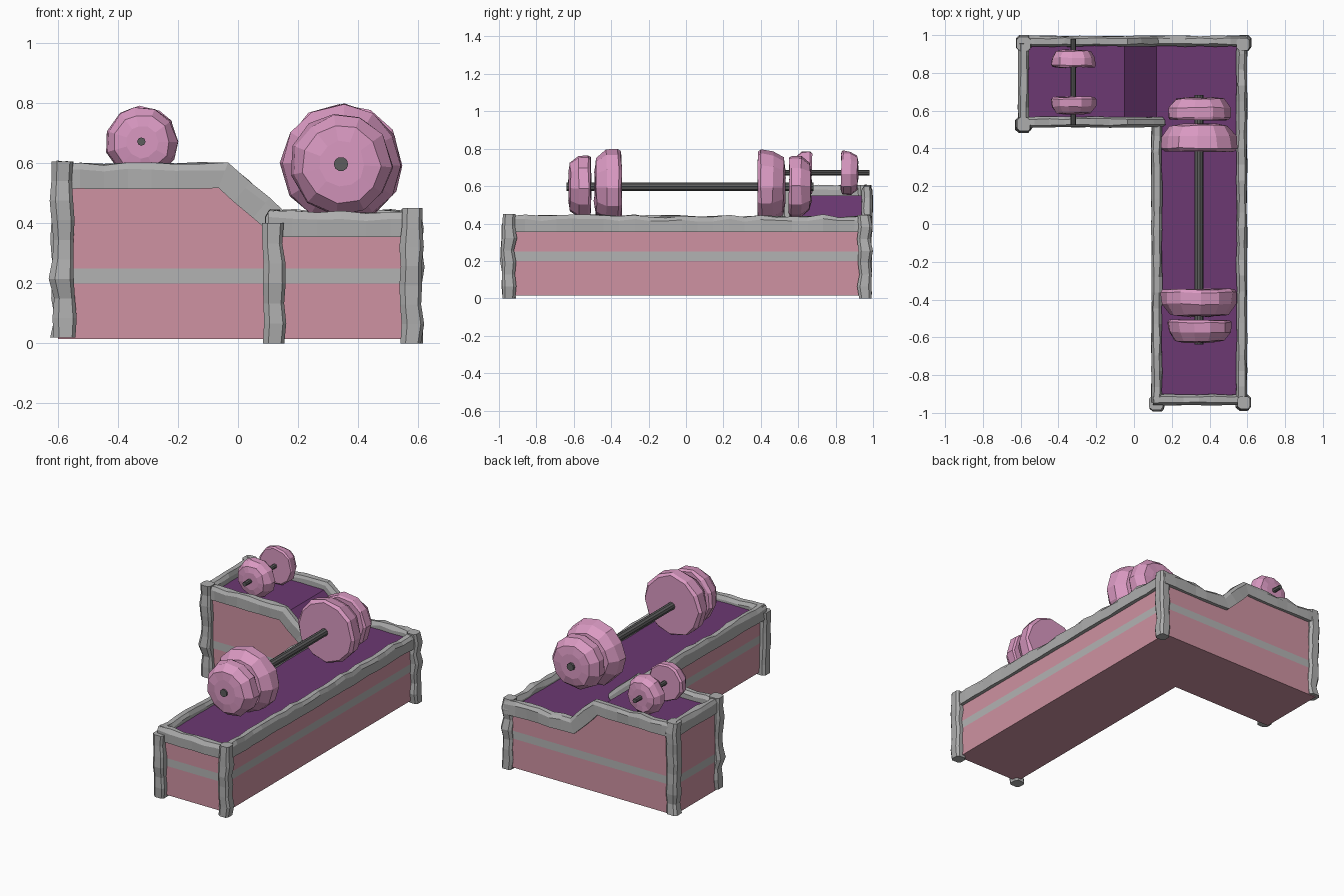
import bpy, bmesh, math, random
from mathutils import Vector

if "Cube" in bpy.data.objects:
    bpy.data.objects.remove(bpy.data.objects["Cube"])

random.seed(4)


def material(name, rgb):
    m = bpy.data.materials.new(name)
    m.diffuse_color = (*rgb, 1)
    m.use_nodes = True
    m.node_tree.nodes["Principled BSDF"].inputs["Base Color"].default_value = m.diffuse_color
    return m


PINK = material("pink_panel", (0.62, 0.29, 0.36))
STRIPE = material("grey_stripe", (0.45, 0.45, 0.45))
PURPLE = material("purple_top", (0.15, 0.04, 0.17))
ROSE = material("rose_weight", (0.70, 0.32, 0.54))
STEEL = material("dark_bar", (0.11, 0.11, 0.11))
STONE = material("grey_stone", (0.42, 0.42, 0.42))


def finish(bm, name, *mats):
    bmesh.ops.recalc_face_normals(bm, faces=bm.faces)
    me = bpy.data.meshes.new(name)
    bm.to_mesh(me)
    bm.free()
    for m in mats:
        me.materials.append(m)
    ob = bpy.data.objects.new(name, me)
    bpy.context.collection.objects.link(ob)
    return ob


def loft(bm, rings, caps=True):
    """Skin a list of equally sized vertex rings."""
    rings = [[bm.verts.new(p) for p in r] for r in rings]
    n = len(rings[0])
    for a, b in zip(rings, rings[1:]):
        for i in range(n):
            bm.faces.new((a[i], a[(i + 1) % n], b[(i + 1) % n], b[i]))
    if caps:
        bm.faces.new(rings[0])
        bm.faces.new(rings[-1])
    return rings


# L-shaped body: outline with top height per point, banded in z
HI, LO = 0.55, 0.40
outline = [(-0.60, 0.53, HI), (-0.05, 0.53, HI), (0.12, 0.53, LO), (0.12, -0.945, LO),
           (0.575, -0.945, LO), (0.575, 0.975, LO), (0.12, 0.975, LO), (-0.05, 0.975, HI), (-0.60, 0.975, HI)]
bm = bmesh.new()
rings = loft(bm, [[(x, y, z) for x, y, _ in outline] for z in (0.015, 0.20, 0.25)] + [outline], caps=False)
bm.faces.new(rings[0])
for f in bm.faces:
    z = f.calc_center_median().z
    f.material_index = 1 if 0.21 < z < 0.24 else 0
top = rings[-1]
for ids in ((0, 1, 7, 8), (1, 2, 6, 7), (2, 3, 4, 5, 6)):
    bm.faces.new([top[i] for i in ids]).material_index = 2
finish(bm, "body", PINK, STRIPE, PURPLE)


# Rough-hewn stone beams and posts swept along a path
def stone(name, pts, w, h, side, jitter=0.007, step=0.085):
    pts = [Vector(p) for p in pts]
    side = Vector(side)
    path = []
    for a, b in zip(pts, pts[1:]):
        n = max(1, round((b - a).length / step))
        path += [a.lerp(b, i / n) for i in range(n)]
    path.append(pts[-1])
    section = [(-.5, -.5), (.5, -.5), (.5, .25), (.28, .5), (-.28, .5), (-.5, .25)]
    rings = []
    for i, p in enumerate(path):
        t = (path[min(i + 1, len(path) - 1)] - path[max(i - 1, 0)]).normalized()
        up = side.cross(t)
        if up.z < -0.1:
            up = -up
        lift = random.uniform(-jitter, jitter)
        ring = []
        for u, v in section:
            wob = random.uniform(-jitter, jitter) * .6
            # keep the underside of beams straight
            dv = lift + wob if v > 0 else lift * .15
            ring.append(p + side * (u * w + wob * .8) + up * (v * h + dv))
        rings.append(ring)
    bm = bmesh.new()
    loft(bm, rings)
    finish(bm, name, STONE)


W, H, ZH, ZL = 0.055, 0.085, 0.557, 0.397
X, Y = (1, 0, 0), (0, 1, 0)
stone("upper_front_beam", [(-.605, .54, ZH), (-.05, .54, ZH), (.14, .54, ZL)], W, H, Y)
stone("back_beam", [(-.605, .968, ZH), (-.05, .968, ZH), (.11, .968, ZL), (.59, .968, ZL)], W, H, Y)
stone("left_beam", [(-.585, .525, ZH), (-.585, .985, ZH)], W, H, X)
stone("inner_beam", [(.12, -.945, ZL), (.12, .55, ZL)], W, H, X)
stone("right_beam", [(.57, -.945, ZL), (.57, .985, ZL)], W, H, X)
stone("front_beam", [(.10, -.93, ZL), (.59, -.93, ZL)], W, H, Y)


def post(name, x, y, z0, z1):
    """Six-sided uneven corner post."""
    n = round((z1 - z0) / 0.065)
    bm = bmesh.new()
    rings = []
    for i in range(n + 1):
        s = random.uniform(.86, 1.1)
        dx, dy = (random.uniform(-.006, .006) for _ in range(2))
        rings.append([(x + dx + u * .038 * s, y + dy + v * .038 * s, z0 + (z1 - z0) * i / n)
                      for u, v in ((-1, -.6), (-.5, -1), (.7, -1), (1, -.6), (1, .6), (.6, 1), (-.6, 1), (-1, .6))])
    loft(bm, rings)
    finish(bm, name, STONE)


post("front_left_post", .118, -.95, 0, .40)
post("front_right_post", .577, -.95, 0, .45)
post("back_right_post", .577, .956, 0, .445)
post("upper_front_post", -.583, .53, .02, .605)
post("upper_back_post", -.583, .956, .02, .605)


# Barbells: lathed faceted plates along y
def lathe(name, cx, cz, profile, sides, mat, uneven=0.0):
    bm = bmesh.new()
    ang = [(i + random.uniform(-.15, .15) * (uneven > 0)) * math.tau / sides for i in range(sides)]
    rings = []
    for r, y in profile:
        rings.append([(cx + r * k * math.cos(a), y + random.uniform(-uneven, uneven) * .12, cz + r * k * math.sin(a))
                      for a in ang for k in [1 + random.uniform(-uneven, uneven)]])
    loft(bm, rings)
    return finish(bm, name, mat)


def plate(name, cx, cz, y, d, r, thick, sides):
    """Plate starting at y and tapering outward in direction d."""
    shape = [(.93, 0), (1.0, .12), (.97, .55), (.77, .93), (.45, 1.0)]
    lathe(name, cx, cz, [(r * k, y + d * thick * t) for k, t in shape], sides, ROSE, .035)


for d, word, inner, outer in ((-1, "front", -.345, -.507), (1, "back", .385, .55)):
    plate(f"large_{word}_inner_plate", .345, .597, inner, d, .20, .145, 12)
    plate(f"large_{word}_outer_plate", .345, .597, outer, d, .17, .12, 11)
lathe("large_bar", .343, .597, [(.024, -.638), (.024, .682)], 10, STEEL)

plate("small_front_plate", -.32, .67, .672, -1, .12, .09, 11)
plate("small_back_plate", -.32, .67, .83, 1, .12, .09, 11)
lathe("small_bar", -.322, .672, [(.014, .525), (.014, .98)], 8, STEEL)
